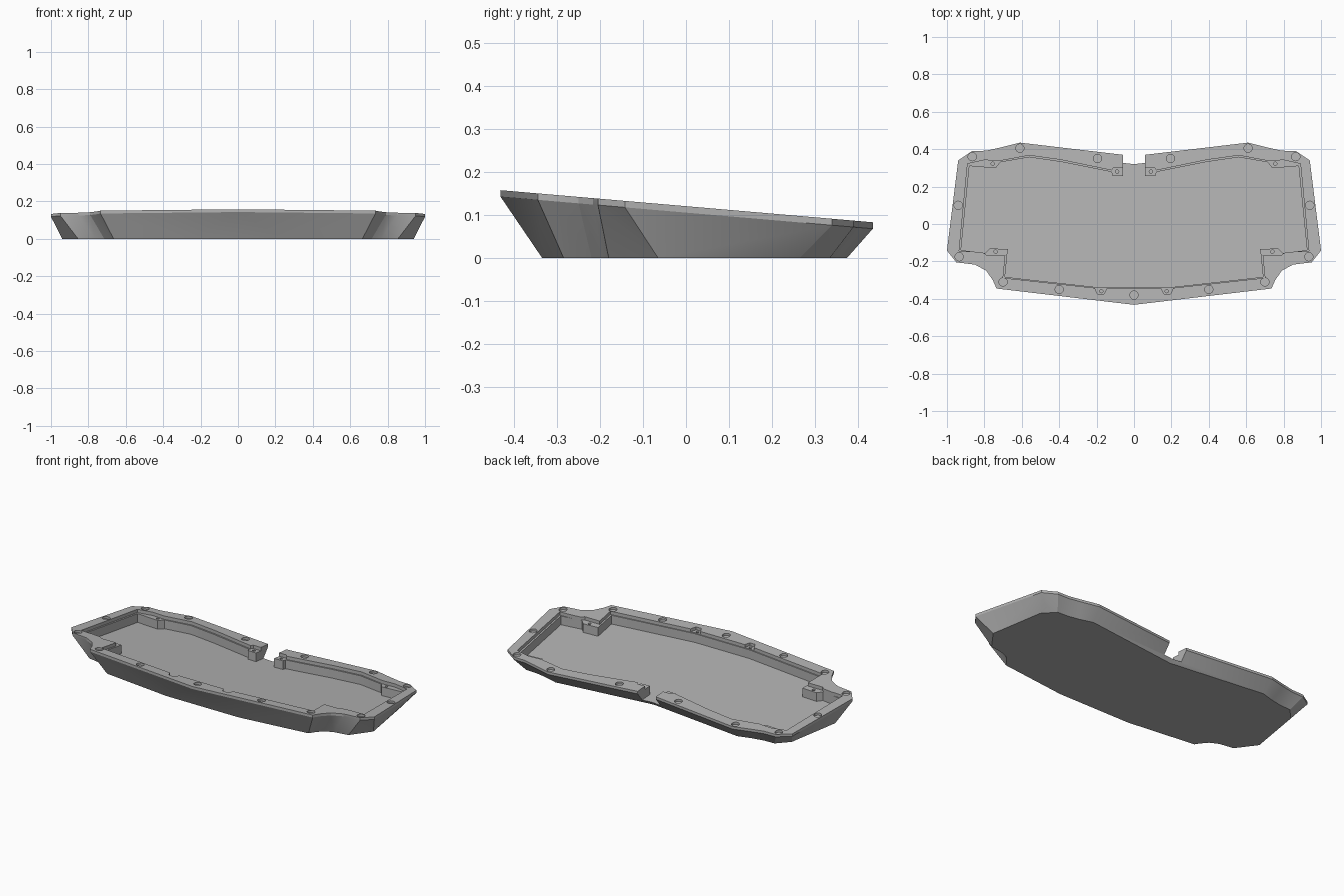
import bpy, bmesh, math

cube = bpy.data.objects.get("Cube")
if cube:
    bpy.data.objects.remove(cube, do_unlink=True)

grey = bpy.data.materials.new("plain_grey")
grey.use_nodes = True
grey.diffuse_color = (0.45, 0.45, 0.45, 1)
grey.node_tree.nodes["Principled BSDF"].inputs["Base Color"].default_value = (0.45, 0.45, 0.45, 1)


def plane(y):
    """Height of the tilted rim."""
    return 0.1205 - 0.0862 * y


def mirrored(half):
    """Full outline from its left half, listed front to back."""
    return half + [(-x, y) for x, y in reversed(half)]


def loft(bm, rings):
    """Closed solid through matching rings, lowest first."""
    loops = [[bm.verts.new(p) for p in ring] for ring in rings]
    n = len(loops[0])
    for low, high in zip(loops, loops[1:]):
        for i in range(n):
            j = (i + 1) % n
            bm.faces.new((low[i], low[j], high[j], high[i]))
    bm.faces.new(loops[0][::-1])
    bm.faces.new(loops[-1])


def sunk_prism(bm, outline, depth):
    """Prism whose floor lies parallel to the rim at a given depth."""
    loft(bm, [[(x, y, plane(y) - d) for x, y in outline] for d in (depth, -0.1)])


def disc(x, y, r, sides=24):
    return [(x + r * math.cos(2 * math.pi * i / sides),
             y + r * math.sin(2 * math.pi * i / sides)) for i in range(sides)]


def finish(bm, name):
    bmesh.ops.remove_doubles(bm, verts=bm.verts, dist=0.0001)
    bmesh.ops.recalc_face_normals(bm, faces=bm.faces)
    mesh = bpy.data.meshes.new(name)
    bm.to_mesh(mesh)
    bm.free()
    mesh.materials.append(grey)
    obj = bpy.data.objects.new(name, mesh)
    bpy.context.collection.objects.link(obj)
    return obj


# Outer shell: foot outline, flared wall, short upright lip
rim = mirrored([(0, -.432), (.735, -.345), (.755, -.3), (.79, -.25), (.85, -.217),
                (.95, -.205), (1, -.142), (.94, .34), (.865, .39), (.79, .392),
                (.71, .41), (.61, .435), (0, .363)])
foot = mirrored([(.24, -.335), (.665, -.285), (.685, -.255), (.715, -.22), (.765, -.195),
                 (.855, -.18), (.94, -.065), (.885, .265), (.82, .335), (.75, .338),
                 (.68, .352), (.6, .375), (0, .303)])
bm = bmesh.new()
loft(bm, [[(x, y, 0) for x, y in foot],
          [(x, y, plane(y) - 0.015) for x, y in rim],
          [(x, y, plane(y)) for x, y in rim]])
bmesh.ops.remove_doubles(bm, verts=bm.verts, dist=0.0001)
bmesh.ops.triangulate(bm, faces=[f for f in bm.faces if len(f.verts) == 4])
tray = finish(bm, "tray")

# Main well, with bosses left standing and the cable notch open at the back
well = mirrored([(.18, -.34), (.69, -.283), (.675, -.135), (.77, -.13), (.795, -.155),
                 (.925, -.14), (.88, .31), (.74, .298), (.715, .33), (.56, .357),
                 (.39, .332), (.12, .278), (.115, .258), (.06, .256), (.06, .6)])
# Shallow ledge above the well
ledge = mirrored([(.18, -.345), (.7, -.288), (.688, -.168), (.785, -.168), (.81, -.15),
                  (.935, -.145), (.89, .322), (.8, .342), (.72, .337), (.56, .367),
                  (.39, .343), (.12, .287), (.11, .302), (0, .302)])
# Screw pockets in the front rim
pocket = [(.14, -.33), (.16, -.375), (.195, -.375), (.215, -.33)]
# Round magnet seats and screw holes
seats = [(.4, -.35), (.7, -.31), (.935, -.175), (.94, .1), (.865, .36),
         (.61, .405), (.195, .35)]
screws = [(.09, .28), (.755, .322), (.74, -.148), (.175, -.359)]

cutters = []
for name, outline, depth in (("well_cutter", well, .072), ("ledge_cutter", ledge, .02)):
    bm = bmesh.new()
    sunk_prism(bm, outline, depth)
    cutters.append(finish(bm, name))

bm = bmesh.new()
for s in (-1, 1):
    sunk_prism(bm, [(s * x, y) for x, y in pocket], .017)
cutters.append(finish(bm, "pocket_cutter"))

bm = bmesh.new()
sunk_prism(bm, disc(0, -.38, .022), .013)
for s in (-1, 1):
    for x, y in seats:
        sunk_prism(bm, disc(s * x, y, .022), .013)
    for x, y in screws:
        sunk_prism(bm, disc(s * x, y, .009, 12), .045)
cutters.append(finish(bm, "hole_cutter"))

bpy.ops.object.select_all(action='DESELECT')
bpy.context.view_layer.objects.active = tray
tray.select_set(True)
for cutter in cutters:
    cutter.hide_render = True
    mod = tray.modifiers.new("cut", 'BOOLEAN')
    mod.operation = 'DIFFERENCE'
    mod.solver = 'EXACT'
    mod.object = cutter
    bpy.ops.object.modifier_apply(modifier=mod.name)
    bpy.data.objects.remove(cutter, do_unlink=True)

bpy.ops.object.shade_smooth_by_angle(angle=math.radians(20))
